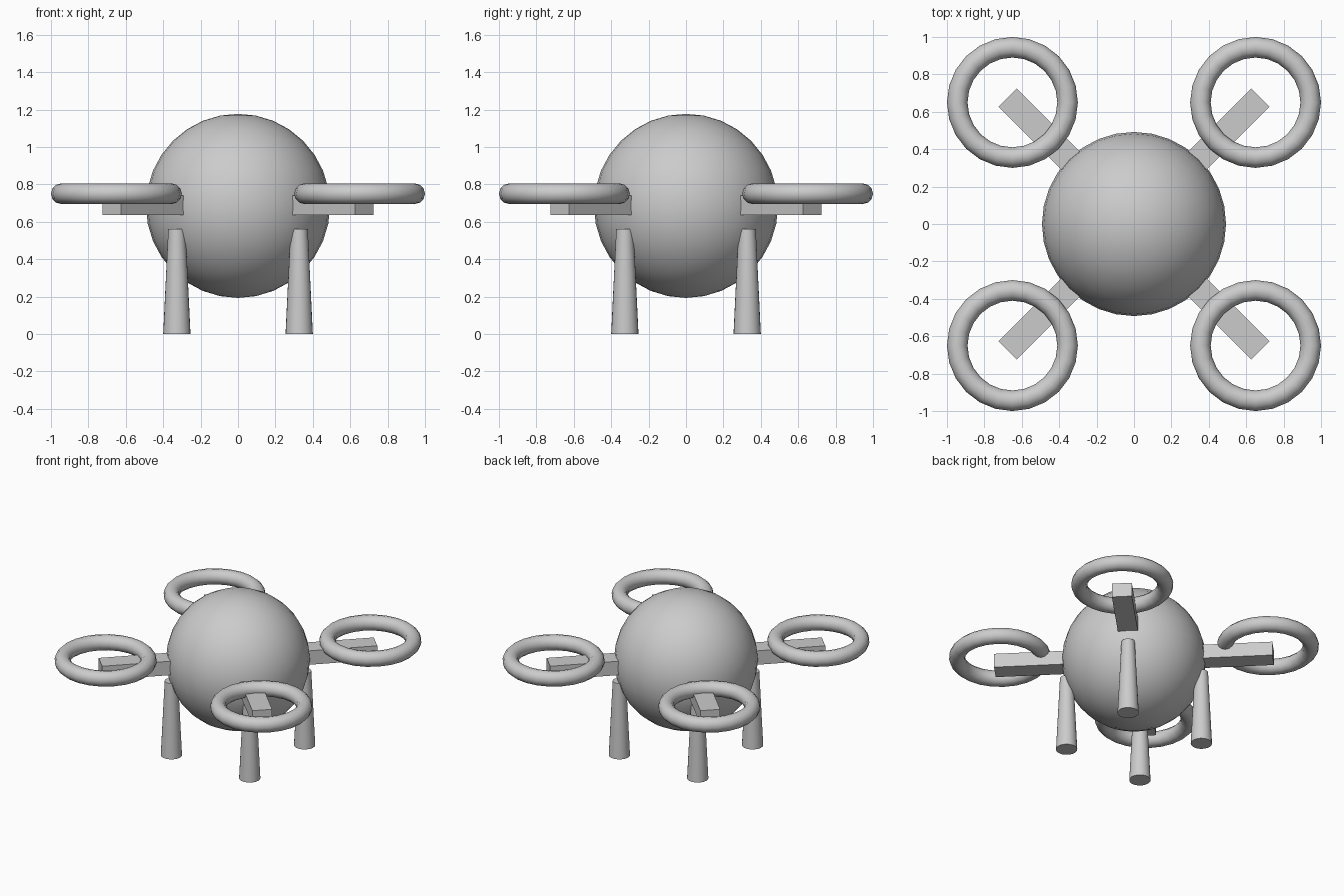
import bpy
from math import cos, sin, pi, radians

cube = bpy.data.objects.get("Cube")
if cube:
    bpy.data.objects.remove(cube, do_unlink=True)

BODY_Z, BODY_R = 0.685, 0.492
ARM_START, ARM_END, ARM_WIDTH = 0.25, 0.955, 0.137
ARM_BOTTOM, ARM_TOP = 0.635, 0.74
RING_DIST, RING_Z = 0.65 * 2 ** 0.5, 0.75
LEG_DIST, LEG_HEIGHT = 0.327 * 2 ** 0.5, 0.56


def finish(name, smooth=True):
    obj = bpy.context.object
    obj.name = name
    if smooth:
        bpy.ops.object.shade_smooth_by_angle(angle=radians(40))
    return obj


def polar(dist, angle, z):
    return (dist * cos(angle), dist * sin(angle), z)


# Round body
bpy.ops.mesh.primitive_uv_sphere_add(segments=32, ring_count=16, radius=BODY_R,
                                     location=(0, 0, BODY_Z))
finish("body")

# Arm, rotor ring and leg on each diagonal
corners = ["back_left", "back_right", "front_right", "front_left"]
for i, corner in enumerate(corners):
    angle = pi / 4 + i * pi / 2

    # Square arm running out of the body
    middle = polar((ARM_START + ARM_END) / 2, angle, (ARM_BOTTOM + ARM_TOP) / 2)
    bpy.ops.mesh.primitive_cube_add(size=1, location=middle, rotation=(0, 0, angle))
    arm = finish(corner + "_arm", smooth=False)
    arm.scale = (ARM_END - ARM_START, ARM_WIDTH, ARM_TOP - ARM_BOTTOM)

    # Rotor guard ring
    bpy.ops.mesh.primitive_torus_add(major_segments=24, minor_segments=12,
                                     major_radius=0.295, minor_radius=0.055,
                                     location=polar(RING_DIST, angle, RING_Z))
    finish(corner + "_rotor_ring")

    # Tapered leg
    bpy.ops.mesh.primitive_cone_add(vertices=24, radius1=0.073, radius2=0.046,
                                    depth=LEG_HEIGHT,
                                    location=polar(LEG_DIST, angle, LEG_HEIGHT / 2))
    finish(corner + "_leg")
